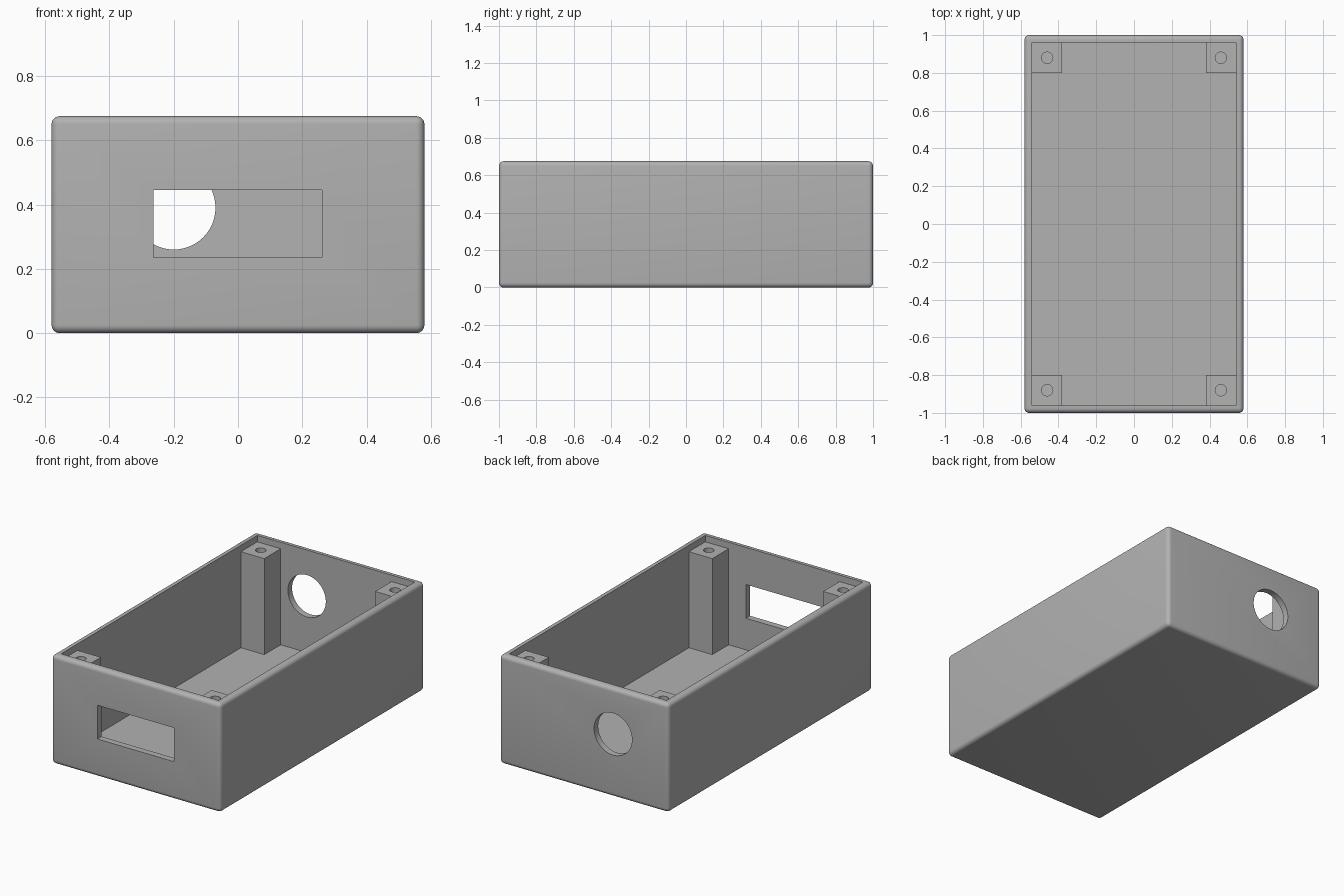
import bpy
import math

if "Cube" in bpy.data.objects:
    bpy.data.objects.remove(bpy.data.objects["Cube"])

W, L, H = 1.16, 2.0, 0.675      # outer size
WALL = 0.04                     # wall and floor thickness
POST, POST_TOP = 0.16, 0.635    # corner post width and top height
SCREW_R, SCREW_DEPTH = 0.03, 0.3

grey = bpy.data.materials.new("plain grey")
grey.diffuse_color = (0.445, 0.445, 0.445, 1)
grey.use_nodes = True
grey.node_tree.nodes["Principled BSDF"].inputs["Base Color"].default_value = grey.diffuse_color


def box(name, x0, x1, y0, y1, z0, z1):
    bpy.ops.mesh.primitive_cube_add(
        size=1, location=((x0 + x1) / 2, (y0 + y1) / 2, (z0 + z1) / 2))
    ob = bpy.context.object
    ob.name = name
    ob.scale = (x1 - x0, y1 - y0, z1 - z0)
    bpy.ops.object.transform_apply(location=True, rotation=False, scale=True)
    return ob


def cylinder(name, radius, depth, location, rotation=(0, 0, 0)):
    bpy.ops.mesh.primitive_cylinder_add(
        vertices=48, radius=radius, depth=depth, location=location, rotation=rotation)
    ob = bpy.context.object
    ob.name = name
    return ob


def apply(ob, mod):
    bpy.context.view_layer.objects.active = ob
    bpy.ops.object.modifier_apply(modifier=mod.name)


def combine(ob, tool, operation):
    mod = ob.modifiers.new("combine", 'BOOLEAN')
    mod.operation, mod.solver, mod.object = operation, 'EXACT', tool
    apply(ob, mod)
    bpy.data.objects.remove(tool, do_unlink=True)


# Outer block with rounded edges
case = box("enclosure", -W / 2, W / 2, -L / 2, L / 2, 0, H)
bevel = case.modifiers.new("round", 'BEVEL')
bevel.width, bevel.segments = 0.025, 6
apply(case, bevel)

# Open cavity
ix, iy = W / 2 - WALL, L / 2 - WALL
combine(case, box("cavity", -ix, ix, -iy, iy, WALL, H + 0.1), 'DIFFERENCE')

# Corner posts, sunk slightly into walls and floor, with screw holes
E = 0.01
for sx in (-1, 1):
    for sy in (-1, 1):
        xs = sorted((sx * (ix + E), sx * (ix - POST)))
        ys = sorted((sy * (iy + E), sy * (iy - POST)))
        combine(case, box("post", *xs, *ys, WALL - E, POST_TOP), 'UNION')
        centre = (sx * (ix - POST / 2), sy * (iy - POST / 2), POST_TOP)
        combine(case, cylinder("screw_hole", SCREW_R, SCREW_DEPTH * 2, centre), 'DIFFERENCE')

# Front window and round hole in the back wall
combine(case, box("front_window", -0.263, 0.262, -1.1, -0.9, 0.236, 0.445), 'DIFFERENCE')
combine(case, cylinder("back_hole", 0.13, 0.2, (-0.2, 1.0, 0.39), (math.pi / 2, 0, 0)),
        'DIFFERENCE')

# Colour and shading
case.data.materials.clear()
case.data.materials.append(grey)
for face in case.data.polygons:
    face.material_index = 0
bpy.ops.object.select_all(action='DESELECT')
case.select_set(True)
bpy.context.view_layer.objects.active = case
bpy.ops.object.shade_smooth_by_angle(angle=math.radians(30))
